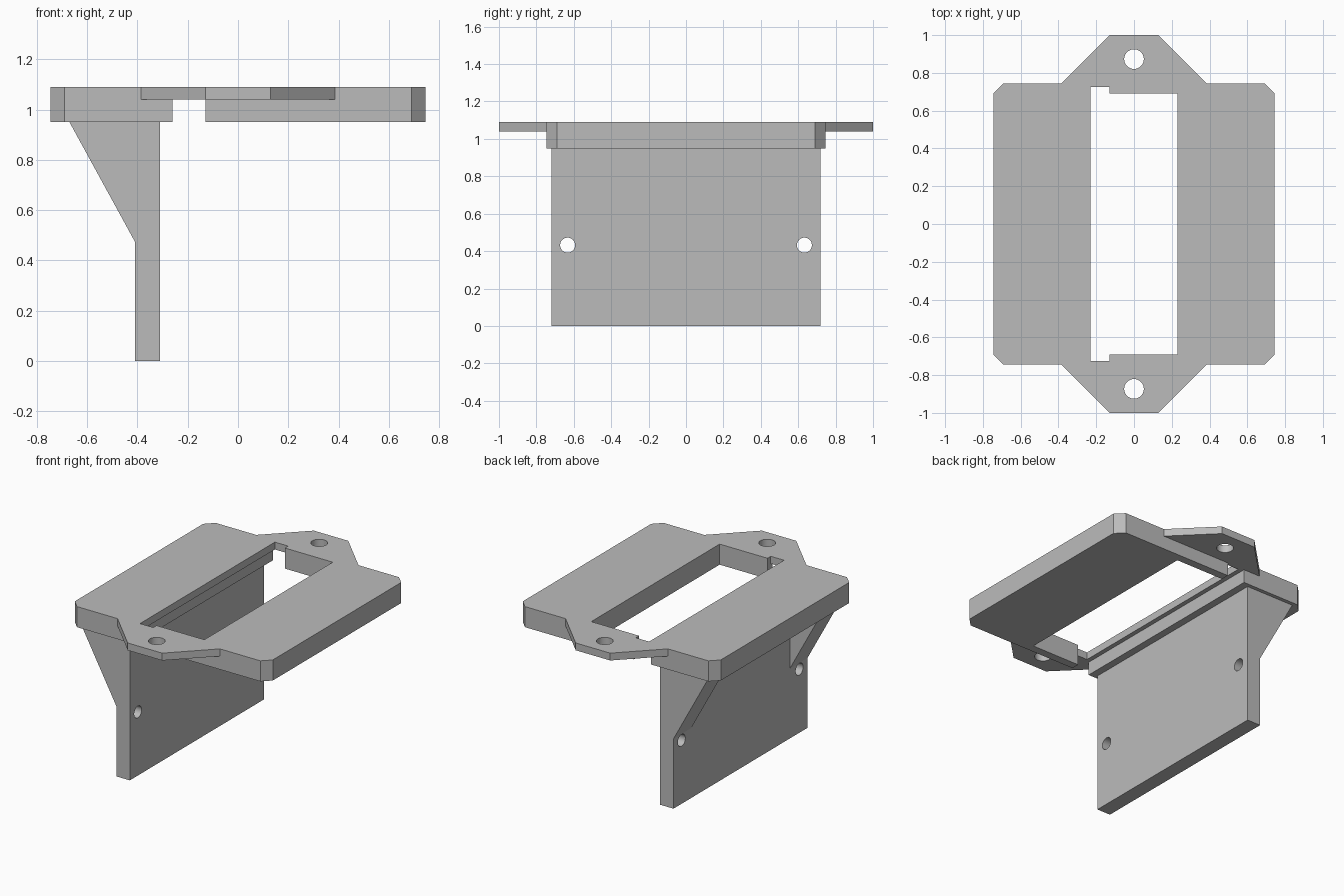
import bpy, bmesh, math
from mathutils import Matrix, Vector

cube = bpy.data.objects.get("Cube")
if cube:
    bpy.data.objects.remove(cube, do_unlink=True)

GREY = (0.5, 0.5, 0.5, 1)
grey = bpy.data.materials.new("plain grey")
grey.use_nodes = True
grey.diffuse_color = GREY
grey.node_tree.nodes["Principled BSDF"].inputs["Base Color"].default_value = GREY


def add_object(name, bm):
    bmesh.ops.recalc_face_normals(bm, faces=bm.faces)
    mesh = bpy.data.meshes.new(name)
    bm.to_mesh(mesh)
    bm.free()
    mesh.materials.append(grey)
    obj = bpy.data.objects.new(name, mesh)
    bpy.context.collection.objects.link(obj)
    return obj


def prism(name, points, offset):
    """Extrude a closed outline along an offset vector."""
    bm = bmesh.new()
    face = bm.faces.new([bm.verts.new(p) for p in points])
    result = bmesh.ops.extrude_face_region(bm, geom=[face], use_keep_orig=True)
    verts = [v for v in result["geom"] if isinstance(v, bmesh.types.BMVert)]
    bmesh.ops.translate(bm, verts=verts, vec=Vector(offset))
    return add_object(name, bm)


def box(x0, x1, y0, y1, z0, z1):
    corners = [(x0, y0, z0), (x1, y0, z0), (x1, y1, z0), (x0, y1, z0)]
    return prism("cutter", corners, (0, 0, z1 - z0))


def rod(centre, radius, axis):
    bm = bmesh.new()
    turn = Matrix.Rotation(math.pi / 2, 4, "Y") if axis == "X" else Matrix()
    bmesh.ops.create_cone(bm, cap_ends=True, segments=40, radius1=radius,
                          radius2=radius, depth=0.6,
                          matrix=Matrix.Translation(centre) @ turn)
    return add_object("cutter", bm)


def cut(target, cutter):
    """Subtract the cutter for good, then remove it."""
    mod = target.modifiers.new("cut", "BOOLEAN")
    mod.operation, mod.solver, mod.object = "DIFFERENCE", "EXACT", cutter
    bpy.context.view_layer.objects.active = target
    bpy.ops.object.modifier_apply(modifier=mod.name)
    bpy.data.objects.remove(cutter, do_unlink=True)


def finish(obj):
    bpy.ops.object.select_all(action="DESELECT")
    obj.select_set(True)
    bpy.context.view_layer.objects.active = obj
    bpy.ops.object.shade_smooth_by_angle(angle=math.radians(25))


BOTTOM, STEP, TOP = 0.95, 1.04, 1.09
SIDE = 0.745

# Top frame: chamfered block with a mounting ear at each end
quarter = [(SIDE, 0.69), (0.69, SIDE), (0.385, SIDE), (0.13, 1.0)]
half = quarter + [(-x, y) for x, y in reversed(quarter)]
outline = half + [(-x, -y) for x, y in half]
frame = prism("top_frame", [(x, y, BOTTOM) for x, y in outline],
              (0, 0, TOP - BOTTOM))

# Main opening, corner notches and the channel under the step
cut(frame, box(-0.23, 0.23, -0.69, 0.69, 0.8, 1.2))
cut(frame, box(-0.23, -0.13, -0.725, 0.725, 0.8, 1.2))
cut(frame, box(-0.26, -0.13, -0.9, 0.9, 0.8, STEP))

# Thin the ears from below and drill them
for s in (-1, 1):
    near, far = sorted((s * SIDE, s * 1.1))
    cut(frame, box(-0.5, 0.5, near, far, 0.8, STEP))
    cut(frame, rod((0, s * 0.873, TOP), 0.052, "Z"))
finish(frame)

# Hanging wall with a sloped gusset at each end
WALL = 0.72
profile = [(-0.31, 0), (-0.31, BOTTOM), (-0.67, BOTTOM), (-0.41, 0.475), (-0.41, 0)]
wall = prism("hanging_wall", [(x, -WALL, z) for x, z in profile], (0, 2 * WALL, 0))
cut(wall, box(-0.8, -0.41, -0.53, 0.53, 0.3, 1.1))

# Screw holes through the wall
for s in (-1, 1):
    cut(wall, rod((-0.36, s * 0.633, 0.432), 0.04, "X"))
finish(wall)
